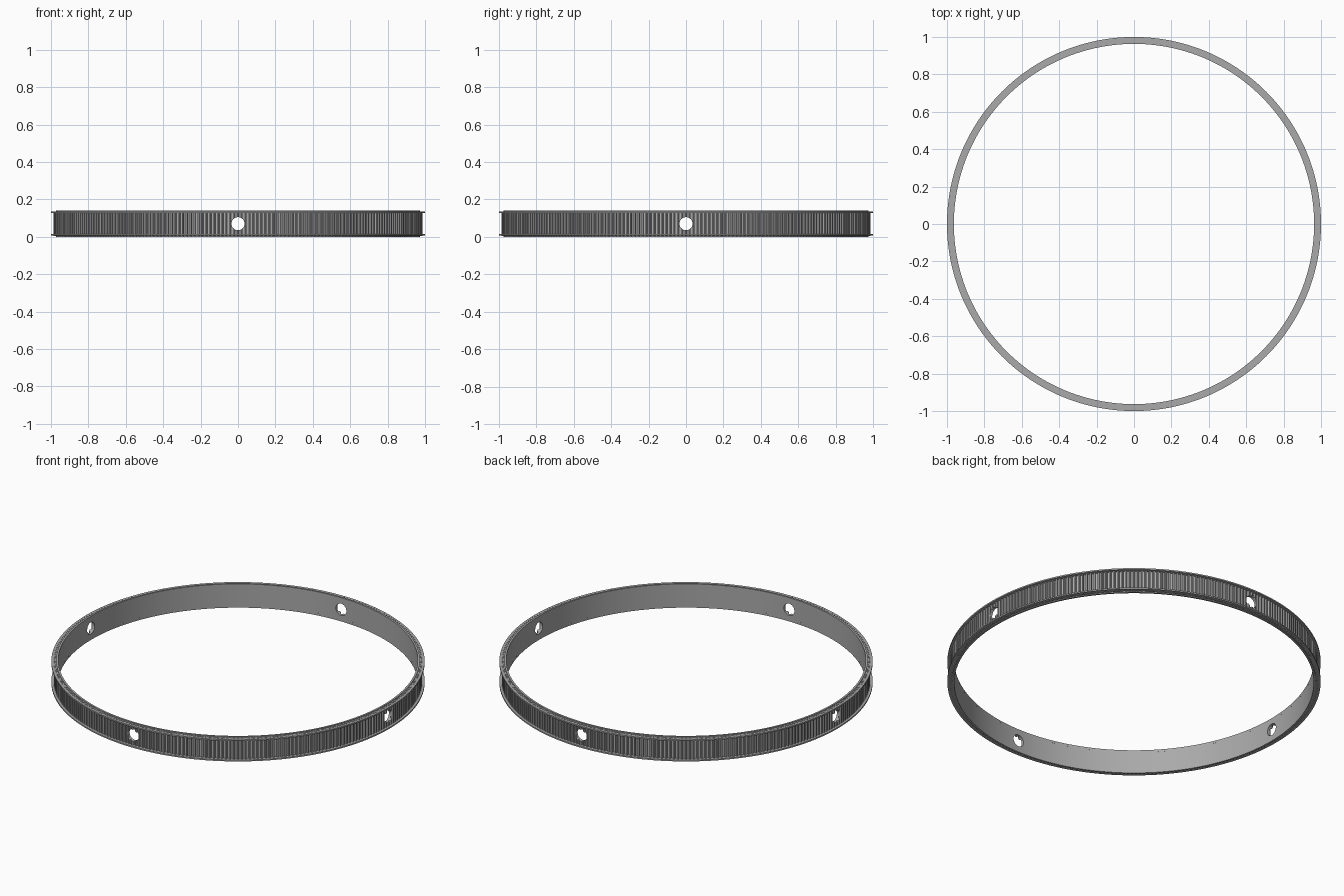
import bpy, bmesh
from math import sin, cos, pi

cube = bpy.data.objects.get("Cube")
if cube:
    bpy.data.objects.remove(cube)

HEIGHT = 0.14
INNER, ROOT, TIP, RIM = 0.963, 0.977, 0.987, 1.0
TEETH = 288

grey = bpy.data.materials.new("metal grey")
grey.use_nodes = True
grey.diffuse_color = (0.4, 0.4, 0.4, 1)
grey.node_tree.nodes["Principled BSDF"].inputs["Base Color"].default_value = (0.4, 0.4, 0.4, 1)


def revolve(name, sections):
    """Join closed (radius, z) sections, one per angle, into a ring."""
    bm = bmesh.new()
    rings = [[bm.verts.new((r * cos(a), r * sin(a), z)) for r, z in profile]
             for a, profile in sections]
    for i, ring in enumerate(rings):
        nxt = rings[(i + 1) % len(rings)]
        for j in range(len(ring)):
            k = (j + 1) % len(ring)
            bm.faces.new((ring[j], nxt[j], nxt[k], ring[k]))
    bmesh.ops.recalc_face_normals(bm, faces=bm.faces)
    mesh = bpy.data.meshes.new(name)
    bm.to_mesh(mesh)
    bm.free()
    mesh.materials.append(grey)
    obj = bpy.data.objects.new(name, mesh)
    bpy.context.collection.objects.link(obj)
    return obj


# Toothed wall: root and tip alternate around the outside
sections = []
for i in range(TEETH):
    for offset, r in ((-0.30, ROOT), (-0.18, TIP), (0.18, TIP), (0.30, ROOT)):
        angle = 2 * pi * (i + offset) / TEETH
        sections.append((angle, [(INNER, 0.004), (r, 0.004),
                                 (r, HEIGHT - 0.004), (INNER, HEIGHT - 0.004)]))
wall = revolve("toothed_wall", sections)

# Flanges: thin outer lip with a raised inner step, mirrored top and bottom
step = [(INNER, 0), (0.974, 0), (0.974, 0.006), (RIM, 0.006),
        (RIM, 0.014), (INNER, 0.014)]
for name, flip in (("bottom_flange", False), ("top_flange", True)):
    profile = [(r, HEIGHT - z if flip else z) for r, z in step]
    revolve(name, [(2 * pi * i / 192, profile) for i in range(192)])

# Four radial holes through the wall
for i in range(4):
    a = i * pi / 2
    bpy.ops.mesh.primitive_cylinder_add(
        vertices=32, radius=0.035, depth=0.2,
        location=(cos(a), sin(a), HEIGHT / 2), rotation=(0, pi / 2, a))
    cutter = bpy.context.object
    cutter.name = f"hole_cutter_{i + 1}"
    cutter.hide_render = True
    cutter.hide_set(True)
    cut = wall.modifiers.new(f"hole_{i + 1}", 'BOOLEAN')
    cut.operation = 'DIFFERENCE'
    cut.solver = 'EXACT'
    cut.object = cutter

# Smooth the round surfaces, keep the edges sharp
for obj in bpy.context.scene.objects:
    if obj.type == 'MESH' and not obj.hide_render:
        bpy.ops.object.select_all(action='DESELECT')
        obj.select_set(True)
        bpy.context.view_layer.objects.active = obj
        bpy.ops.object.shade_smooth_by_angle()
